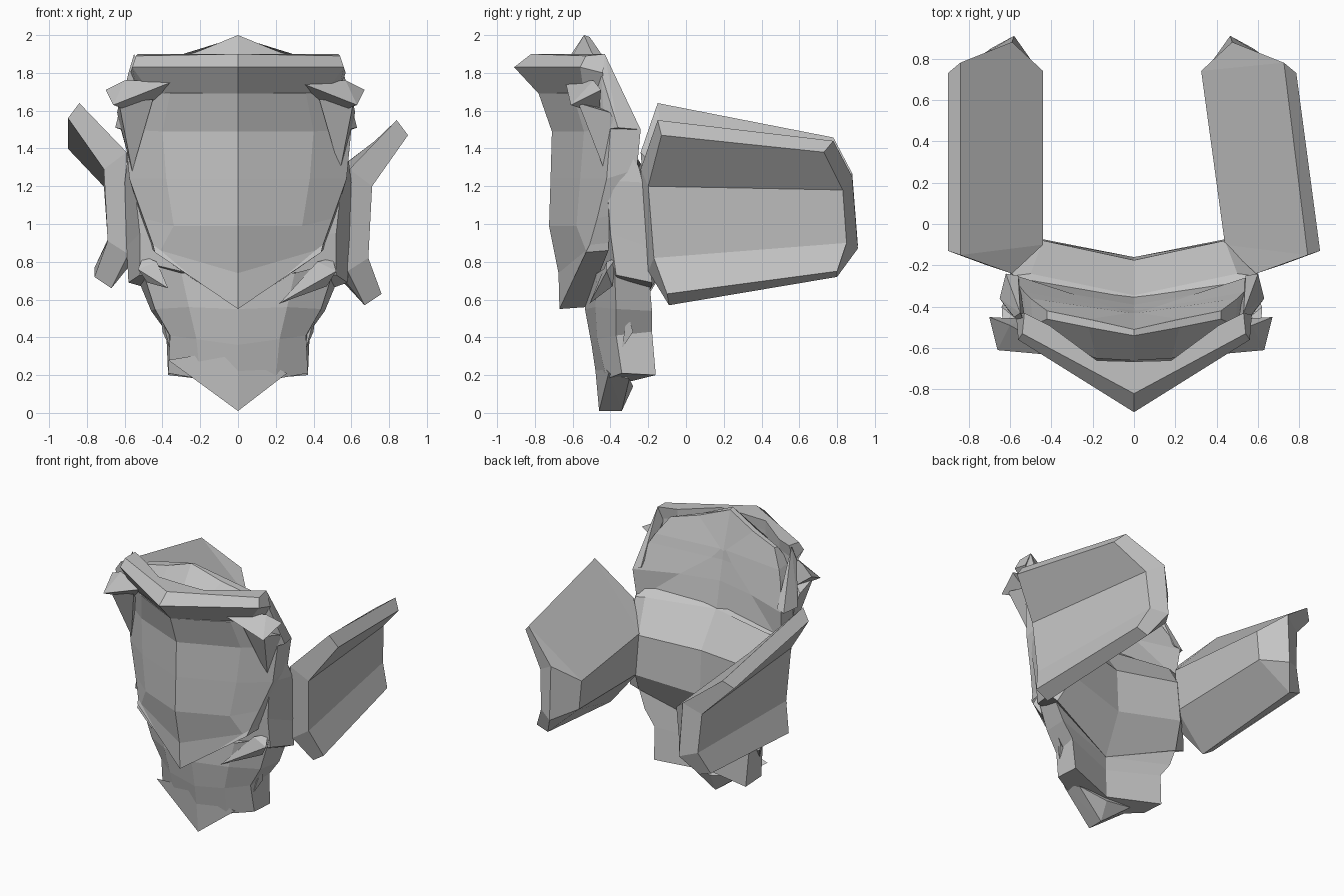
import bpy, bmesh
from mathutils import Vector

grey = bpy.data.materials.new("plain_grey")
grey.diffuse_color = (0.55, 0.55, 0.55, 1)


def finish(bm, name):
    bmesh.ops.remove_doubles(bm, verts=bm.verts, dist=0.0005)
    bmesh.ops.recalc_face_normals(bm, faces=bm.faces)
    me = bpy.data.meshes.new(name)
    bm.to_mesh(me)
    bm.free()
    me.materials.append(grey)
    ob = bpy.data.objects.new(name, me)
    bpy.context.collection.objects.link(ob)
    return ob


def chevron(name, rows):
    """Stack half sections (front centre -> side -> back centre), on both sides."""
    bm = bmesh.new()
    for s in (1, -1):
        g = [[bm.verts.new((x * s, y, z)) for x, y, z in r] for r in rows]
        for a, b in zip(g, g[1:]):
            for k in range(len(a) - 1):
                bm.faces.new((a[k], a[k + 1], b[k + 1], b[k]))
        bm.faces.new(g[0])
        bm.faces.new(g[-1])
    return finish(bm, name)


def hull(name, pts):
    bm = bmesh.new()
    for p in pts:
        bm.verts.new(p)
    bmesh.ops.convex_hull(bm, input=bm.verts)
    return finish(bm, name)


def hull_pair(name, pts, left_shift=0):
    hull("right_" + name, pts)
    hull("left_" + name, [(-x - left_shift, y, z) for x, y, z in pts])


# face plate with crown
chevron("face_plate", [
    [(0, -.54, 2.0), (.22, -.50, 1.91), (.42, -.46, 1.85), (.42, -.42, 1.86), (.22, -.46, 1.91), (0, -.51, 1.99)],
    [(0, -.66, 1.82), (.18, -.65, 1.80), (.49, -.49, 1.75), (.50, -.36, 1.74), (.02, -.43, 1.73), (0, -.43, 1.72)],
    [(0, -.78, 1.69), (.36, -.60, 1.69), (.52, -.49, 1.69), (.53, -.33, 1.68), (.08, -.41, 1.66), (0, -.42, 1.66)],
    [(0, -.71, 1.49), (.40, -.54, 1.49), (.60, -.40, 1.50), (.60, -.24, 1.50), (.29, -.34, 1.51), (0, -.39, 1.52)],
    [(0, -.717, 1.24), (.38, -.56, 1.24), (.575, -.42, 1.24), (.58, -.26, 1.29), (.55, -.26, 1.30), (0, -.35, 1.31)],
    [(0, -.725, .99), (.34, -.58, .99), (.50, -.47, 1.03), (.52, -.38, 1.05), (.40, -.38, 1.0), (0, -.45, 1.0)],
    [(0, -.675, .74), (.41, -.53, .86), (.45, -.51, .89), (.46, -.41, .90), (.36, -.42, .88), (0, -.53, .74)],
    [(0, -.67, .55), (.22, -.60, .70), (.44, -.53, .85), (.45, -.41, .86), (.24, -.47, .71), (0, -.53, .56)],
])

# pointed brow peak
chevron("brow", [
    [(0, -.82, 1.90), (.54, -.53, 1.89), (.53, -.43, 1.90), (.41, -.49, 1.89), (.18, -.66, 1.90), (0, -.665, 1.90)],
    [(0, -.91, 1.83), (.56, -.56, 1.83), (.57, -.44, 1.80), (.41, -.49, 1.82), (.18, -.66, 1.83), (0, -.67, 1.83)],
    [(0, -.78, 1.69), (.46, -.54, 1.69), (.53, -.44, 1.69), (.41, -.49, 1.70), (.18, -.66, 1.70), (0, -.67, 1.69)],
])
# arms running from the brow down to the back
hull_pair("brow_arm", [(.50, -.50, 1.84), (.53, -.43, 1.90), (.56, -.45, 1.80), (.54, -.25, 1.52),
                       (.60, -.24, 1.50), (.63, -.36, 1.51), (.58, -.43, 1.50)], .02)

# back chassis joining the wings
chevron("back_plate", [
    [(0, -.50, 1.33), (.57, -.33, 1.47), (.58, -.25, 1.30), (.50, -.24, 1.32), (0, -.345, 1.33)],
    [(0, -.50, 1.20), (.55, -.42, 1.23), (.60, -.23, 1.22), (.44, -.08, 1.12), (0, -.175, 1.09)],
    [(0, -.50, .92), (.52, -.40, .95), (.59, -.20, .88), (.46, -.07, .83), (0, -.16, .77)],
    [(0, -.50, .68), (.52, -.37, .73), (.58, -.18, .69), (.51, -.18, .67), (0, -.29, .48)],
])

# jaw
chevron("jaw", [
    [(0, -.53, .74), (.30, -.47, .74), (.52, -.38, .80), (.56, -.20, .78), (0, -.30, .72)],
    [(0, -.535, .55), (.26, -.48, .56), (.44, -.37, .55), (.46, -.18, .54), (0, -.29, .48)],
    [(0, -.50, .36), (.22, -.47, .39), (.36, -.37, .41), (.38, -.18, .43), (0, -.29, .38)],
    [(0, -.47, .16), (.20, -.42, .18), (.37, -.34, .21), (.37, -.16, .20), (0, -.28, .17)],
])

# chin point
hull("chin", [(0, -.46, .01), (0, -.34, .01), (0, -.49, .34), (0, -.28, .14),
              (.26, -.41, .21), (-.37, -.41, .28), (.22, -.30, .18), (-.22, -.30, .18)])

# temple horns, cheek spikes and jaw studs
hull_pair("temple_horn", [(.30, -.64, 1.76), (.57, -.49, 1.76), (.67, -.45, 1.71),
                          (.63, -.61, 1.63), (.50, -.46, 1.58)], .03)
hull_pair("temple_guard", [(.43, -.56, 1.66), (.61, -.57, 1.64), (.62, -.40, 1.59),
                           (.60, -.36, 1.50), (.54, -.43, 1.28), (.48, -.44, 1.55)], .02)
hull("right_cheek_spike", [(.22, -.51, .58), (.52, -.42, .75), (.50, -.37, .82),
                           (.42, -.42, .80), (.47, -.39, .67)])
hull("left_cheek_spike", [(-.37, -.46, .66), (-.53, -.41, .76), (-.50, -.37, .83),
                          (-.43, -.42, .80), (-.48, -.39, .69)])
hull_pair("jaw_stud", [(.36, -.34, .34), (.41, -.31, .53), (.40, -.28, .43), (.34, -.30, .40)])


def wing(name, s, dx, lift):
    """Bent plate: rim outline with bevelled outer and inner faces, four levels."""
    # each level: rim, outer, inner as (x, front y, front z, back y, back z)
    levels = [
        [(.84, -.15, 1.55, .78, 1.44), (.90, -.13, 1.47, .73, 1.38), (.84, -.15, 1.55, .78, 1.44)],
        [(.59, -.24, 1.29, .88, 1.25), (.71, -.20, 1.20, .83, 1.18), (.44, -.10, 1.13, .74, 1.13)],
        [(.58, -.20, .75, .91, .87), (.69, -.17, .82, .85, .90), (.46, -.10, .83, .74, .92)],
        [(.67, -.09, .57, .80, .72), (.76, -.10, .63, .80, .75), (.67, -.09, .57, .80, .72)],
    ]

    def end(p, back):
        x, yf, zf, yb, zb = p
        if back:
            return Vector((s * (x - dx), yb, zb + lift * .2))
        return Vector((s * x, yf, zf + lift))

    bm = bmesh.new()
    loops = []
    for rim, outer, inner in levels:
        pts = [end(rim, 0), end(outer, 0), end(outer, 1),
               end(rim, 1), end(inner, 1), end(inner, 0)]
        loops.append([bm.verts.new(p) for p in pts])
    for a, b in zip(loops, loops[1:]):
        for k in range(6):
            n = (k + 1) % 6
            bm.faces.new((a[k], a[n], b[n], b[k]))
    # top and bottom edges
    for lp in (loops[0], loops[-1]):
        bm.faces.new(lp[:4])
    return finish(bm, name)


wing("right_wing", 1, .115, 0)
wing("left_wing", -1, 0, .09)
